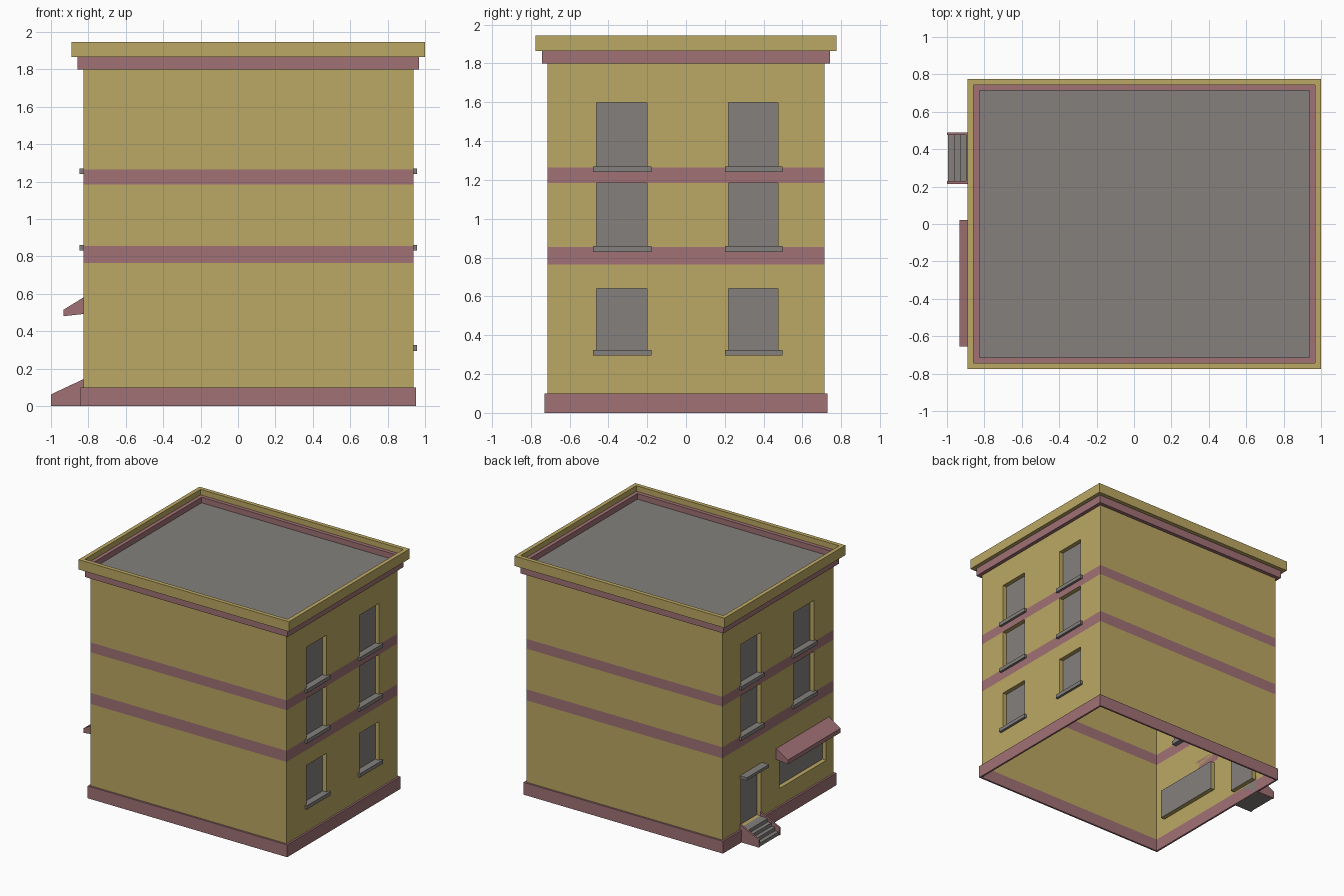
import bpy, bmesh

if "Cube" in bpy.data.objects:
    bpy.data.objects.remove(bpy.data.objects["Cube"])

CX, HX, HY = 0.055, 0.882, 0.713          # body centre and half sizes
XL, XR = CX - HX, CX + HX
WALL_TOP, ROOF_Z, RECESS = 1.80, 1.855, 0.035
BANDS = [(0.765, 0.855), (1.185, 1.265)]
WIN_Y = [(-0.46, -0.20), (0.22, 0.475)]
FLOORS = [(0.32, 0.64), (0.855, 1.185), (1.265, 1.60)]
DOOR = (0.22, 0.475, 0.11, 0.515)
SHOP = (-0.62, -0.02, 0.24, 0.48)


def material(name, rgb):
    m = bpy.data.materials.new(name)
    m.diffuse_color = (*rgb, 1)
    m.use_nodes = True
    m.node_tree.nodes["Principled BSDF"].inputs["Base Color"].default_value = m.diffuse_color
    return m


YELLOW = material("yellow_wall", (0.50, 0.39, 0.125))
PINK = material("dusty_pink_trim", (0.35, 0.165, 0.178))
GREY = material("grey", (0.227, 0.216, 0.202))


def finish(name, bm, *mats):
    bmesh.ops.recalc_face_normals(bm, faces=bm.faces[:])
    me = bpy.data.meshes.new(name)
    bm.to_mesh(me)
    bm.free()
    for m in mats:
        me.materials.append(m)
    ob = bpy.data.objects.new(name, me)
    bpy.context.collection.objects.link(ob)
    return ob


def prism(name, profile, y0, y1, mat):
    """Extrude an (x, z) profile along y."""
    bm = bmesh.new()
    a = [bm.verts.new((x, y0, z)) for x, z in profile]
    b = [bm.verts.new((x, y1, z)) for x, z in profile]
    n = len(a)
    bm.faces.new(a)
    bm.faces.new(b[::-1])
    for i in range(n):
        j = (i + 1) % n
        bm.faces.new((a[i], b[i], b[j], a[j]))
    return finish(name, bm, mat)


def box(name, x0, x1, y0, y1, z0, z1, mat):
    return prism(name, [(x0, z0), (x1, z0), (x1, z1), (x0, z1)], y0, y1, mat)


def ring(name, inner, outer, z0, z1, mat):
    """Rectangular band around the body; inner and outer are offsets from the walls."""
    bm = bmesh.new()
    loops = []
    for sx, sy in ((-1, -1), (1, -1), (1, 1), (-1, 1)):
        loops.append([bm.verts.new((CX + sx * (HX + o), sy * (HY + o), z))
                      for o, z in ((inner, z0), (outer, z0), (outer, z1), (inner, z1))])
    for i in range(4):
        a, b = loops[i], loops[(i + 1) % 4]
        for k in range(4):
            l = (k + 1) % 4
            bm.faces.new((a[k], b[k], b[l], a[l]))
    return finish(name, bm, mat)


# Walls: thin shell with painted bands and recessed openings
upper = [(*y, *z) for y in WIN_Y for z in FLOORS[1:]]
right_open = upper + [(*y, *FLOORS[0]) for y in WIN_Y]
left_open = upper + [DOOR, SHOP]
z_cuts = {0.10, WALL_TOP} | {z for b in BANDS for z in b}
z_cuts |= {z for o in left_open + right_open for z in o[2:]}
z_cuts = sorted(z_cuts)
y_cuts = sorted({-HY, HY} | {y for o in left_open + right_open for y in o[:2]})

bm = bmesh.new()


def quad(pts, mat_index):
    bm.faces.new([bm.verts.new(p) for p in pts]).material_index = mat_index


def band_index(z):
    return int(any(a < z < b for a, b in BANDS))


for z0, z1 in zip(z_cuts, z_cuts[1:]):
    zm = (z0 + z1) / 2
    for y in (-HY, HY):
        quad([(XL, y, z0), (XR, y, z0), (XR, y, z1), (XL, y, z1)], band_index(zm))
    for x, openings in ((XL, left_open), (XR, right_open)):
        for y0, y1 in zip(y_cuts, y_cuts[1:]):
            ym = (y0 + y1) / 2
            if not any(o[0] < ym < o[1] and o[2] < zm < o[3] for o in openings):
                quad([(x, y0, z0), (x, y1, z0), (x, y1, z1), (x, y0, z1)], band_index(zm))
# Opening reveals and grey panes
for x, d, openings in ((XL, RECESS, left_open), (XR, -RECESS, right_open)):
    for y0, y1, z0, z1 in openings:
        c = [(y0, z0), (y1, z0), (y1, z1), (y0, z1)]
        for (ya, za), (yb, zb) in zip(c, c[1:] + c[:1]):
            quad([(x, ya, za), (x, yb, zb), (x + d, yb, zb), (x + d, ya, za)], 0)
        quad([(x + d, y, z) for y, z in c], 2)
bmesh.ops.remove_doubles(bm, verts=bm.verts[:], dist=1e-5)
finish("walls", bm, YELLOW, PINK, GREY)

# Plinth, cornice and roof
ring("plinth", 0, 0.015, 0, 0.10, PINK)
ring("cornice_lower", 0, 0.03, WALL_TOP, 1.865, PINK)
ring("parapet_inner", 0, 0.03, 1.865, 1.90, PINK)
ring("cornice_upper", 0.03, 0.063, 1.865, 1.945, YELLOW)
bm = bmesh.new()
quad([(XL, -HY, ROOF_Z), (XR, -HY, ROOF_Z), (XR, HY, ROOF_Z), (XL, HY, ROOF_Z)], 0)
finish("roof", bm, GREY)

# Window sills
for i, (z, _) in enumerate(FLOORS):
    for j, (y0, y1) in enumerate(WIN_Y):
        for side, x, s in (("left", XL, -1), ("right", XR, 1)):
            if side == "left" and i == 0:
                continue
            xa, xb = sorted((x - s * 0.04, x + s * 0.02))
            sill_top = z + 0.005
            box(f"sill_{side}_{i}_{j}", xa, xb, y0 - 0.02, y1 + 0.022,
                sill_top - 0.03, sill_top, GREY)

# Shop awning and door canopy
prism("shop_awning", [(XL, 0.58), (-0.932, 0.515), (-0.932, 0.48), (XL, 0.492)],
      -0.655, 0.022, PINK)
box("door_canopy", -0.89, XL + 0.04, 0.205, 0.49, 0.515, 0.538, GREY)

# Entrance steps with sloping side walls
step_x = [-0.995, -0.962, -0.93, -0.898]
profile = [(XL, 0)]
for i, x in enumerate(step_x):
    profile += [(x, 0.028 * i), (x, 0.028 * (i + 1))]
profile.append((XL, 0.112))
prism("entrance_steps", profile[:1] + profile[1:], 0.23, 0.475, GREY)
for name, y in (("near", 0.215), ("far", 0.475)):
    prism(f"step_side_{name}", [(-1, 0), (XL, 0), (XL, 0.143), (-1, 0.062)], y, y + 0.015, PINK)
